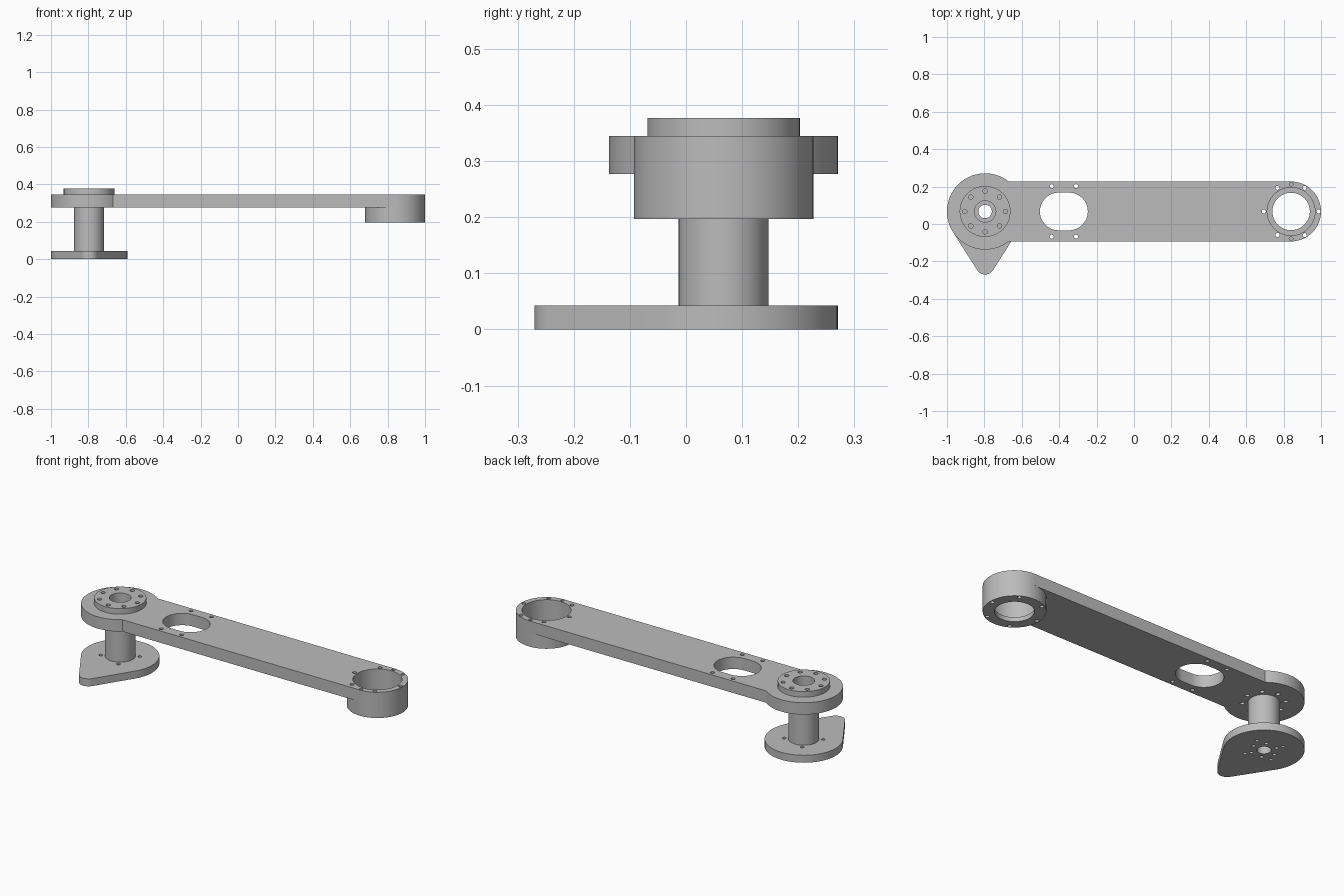
import bpy, bmesh
from math import acos, asin, cos, sin, degrees, radians

default = bpy.data.objects.get("Cube")
if default:
    bpy.data.objects.remove(default, do_unlink=True)

grey = bpy.data.materials.new("plain grey")
grey.use_nodes = True
colour = (0.5, 0.5, 0.5, 1)
grey.diffuse_color = colour
for node in grey.node_tree.nodes:
    if node.type == 'BSDF_PRINCIPLED':
        node.inputs["Base Color"].default_value = colour

PIVOT = (-0.796, 0.067)
CUP = (0.84, 0.067)
SLOT = (-0.375, 0.067)


def arc(c, r, start, end, steps=48):
    angles = [radians(start + (end - start) * i / steps) for i in range(steps + 1)]
    return [(c[0] + r * cos(a), c[1] + r * sin(a)) for a in angles]


def circle(c, r, steps=64):
    return arc(c, r, 0, 360, steps)[:-1]


def bolt_holes(c, ring, r, count, first=0):
    """Small round holes evenly spaced on a ring."""
    centres = arc(c, ring, first, first + 360, count)[:-1]
    return [circle(p, r, 16) for p in centres]


def plate(name, low, high, outline, holes):
    """Extrude an outline with holes between two heights."""
    curve = bpy.data.curves.new(name + "_profile", 'CURVE')
    curve.dimensions = '2D'
    curve.fill_mode = 'BOTH'
    curve.extrude = (high - low) / 2
    for loop in [outline] + holes:
        spline = curve.splines.new('POLY')
        spline.points.add(len(loop) - 1)
        for point, (x, y) in zip(spline.points, loop):
            point.co = (x, y, 0, 1)
        spline.use_cyclic_u = True
    temp = bpy.data.objects.new(name + "_profile", curve)
    bpy.context.collection.objects.link(temp)
    bpy.context.view_layer.update()
    depsgraph = bpy.context.evaluated_depsgraph_get()
    mesh = bpy.data.meshes.new_from_object(temp.evaluated_get(depsgraph))
    bpy.data.objects.remove(temp, do_unlink=True)

    # Weld caps to walls
    bm = bmesh.new()
    bm.from_mesh(mesh)
    bmesh.ops.remove_doubles(bm, verts=bm.verts, dist=0.00005)
    bmesh.ops.recalc_face_normals(bm, faces=bm.faces)
    bmesh.ops.translate(bm, verts=bm.verts, vec=(0, 0, (low + high) / 2))
    bm.to_mesh(mesh)
    bm.free()
    mesh.materials.clear()
    mesh.materials.append(grey)
    obj = bpy.data.objects.new(name, mesh)
    bpy.context.collection.objects.link(obj)
    bpy.ops.object.select_all(action='DESELECT')
    obj.select_set(True)
    bpy.context.view_layer.objects.active = obj
    bpy.ops.object.shade_smooth_by_angle(angle=radians(30))
    return obj


# Teardrop base: large disc tapering to a rounded tip
disc_r, tip_r, tip_gap = 0.204, 0.05, 0.287
tip = (PIVOT[0], PIVOT[1] - tip_gap)
a = degrees(acos((disc_r - tip_r) / tip_gap))
teardrop = arc(PIVOT, disc_r, a - 90, 270 - a) + arc(tip, tip_r, 270 - a, 270 + a, 16)
plate("teardrop_base", 0, 0.043, teardrop,
      [circle(PIVOT, 0.036)] + bolt_holes(PIVOT, 0.102, 0.01, 4, 30)
      + bolt_holes(PIVOT, 0.068, 0.01, 6))

# Hollow shaft and bolted top flange
bore = circle(PIVOT, 0.057)
hub_bolts = bolt_holes(PIVOT, 0.109, 0.012, 8)
plate("shaft", 0.043, 0.277, circle(PIVOT, 0.08), [bore])
plate("top_flange", 0.345, 0.377, circle(PIVOT, 0.136), [bore] + hub_bolts)

# Arm: round hub end, straight bar, round cup end
half = 0.16
b = degrees(asin(half / disc_r))
arm_outline = arc(PIVOT, disc_r, b, 360 - b) + arc(CUP, half, -90, 90, 32)
slot = (arc((SLOT[0] + 0.027, SLOT[1]), 0.101, -90, 90, 32)
        + arc((SLOT[0] - 0.027, SLOT[1]), 0.101, 90, 270, 32))
slot_screws = [circle((SLOT[0] + sx * 0.065, SLOT[1] + sy * 0.135), 0.011, 16)
               for sx in (-1, 1) for sy in (-1, 1)]
cup_bolts = bolt_holes(CUP, 0.146, 0.011, 6)
side_bolts = bolt_holes(CUP, 0.146, 0.01, 2, 90)
cup_bore = circle(CUP, 0.128)
plate("arm", 0.277, 0.345, arm_outline,
      [bore, slot, cup_bore] + hub_bolts + slot_screws + cup_bolts + side_bolts)

# Cup below the arm end, with an inner lip
cup_outline = circle(CUP, half)
plate("cup_wall", 0.222, 0.277, cup_outline, [cup_bore] + cup_bolts)
plate("cup_lip", 0.197, 0.222, cup_outline, [circle(CUP, 0.1)] + cup_bolts)
